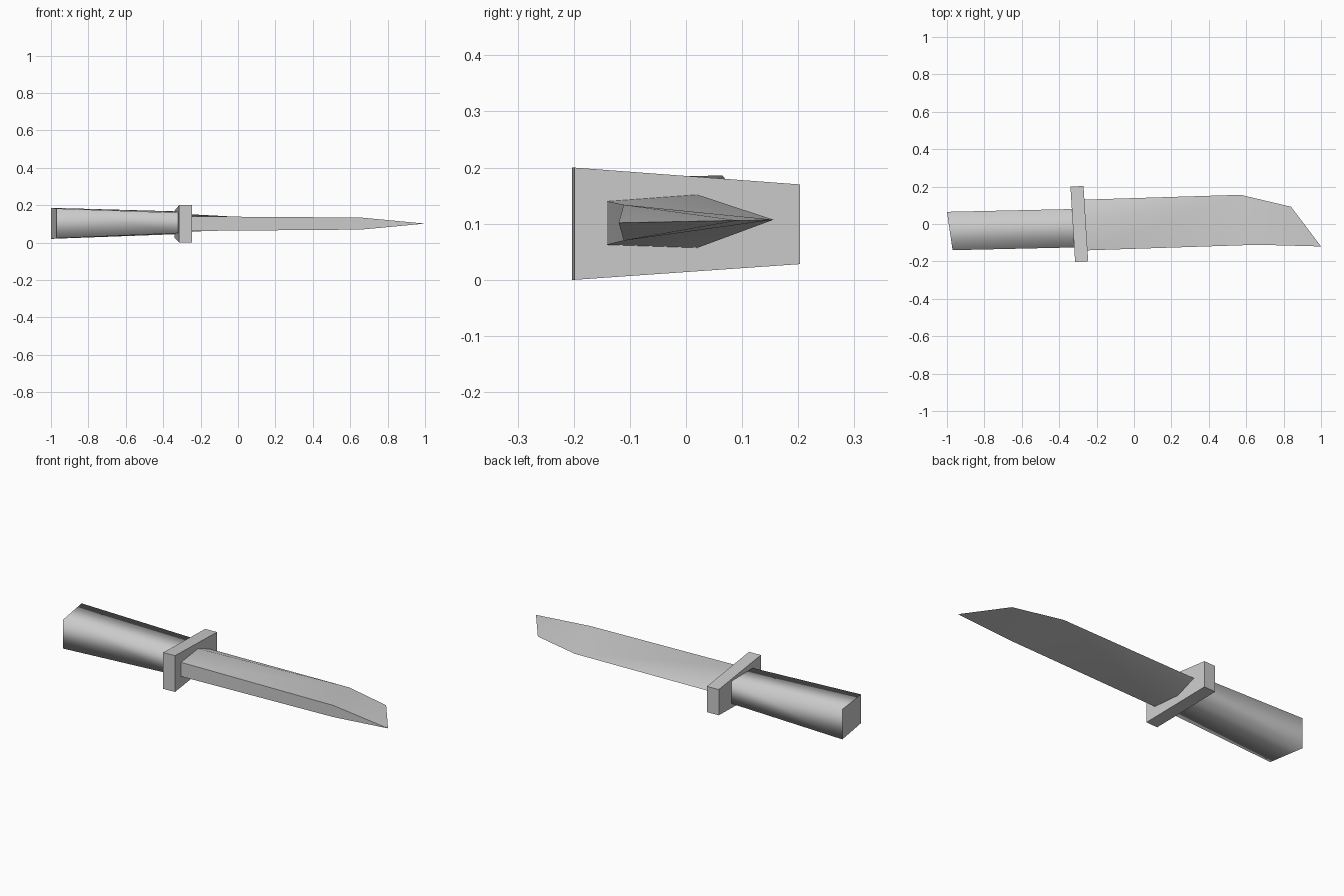
import bpy
import bmesh
import math

cube = bpy.data.objects.get("Cube")
if cube:
    bpy.data.objects.remove(cube, do_unlink=True)

steel = bpy.data.materials.new("plain_grey")
steel.use_nodes = True
GREY = (0.6, 0.6, 0.6, 1)
steel.diffuse_color = GREY
steel.node_tree.nodes["Principled BSDF"].inputs["Base Color"].default_value = GREY


def finish(name, bm):
    """Turn a bmesh into a named grey object."""
    bmesh.ops.recalc_face_normals(bm, faces=bm.faces)
    mesh = bpy.data.meshes.new(name)
    bm.to_mesh(mesh)
    bm.free()
    mesh.materials.append(steel)
    obj = bpy.data.objects.new(name, mesh)
    bpy.context.collection.objects.link(obj)
    return obj


def tapered_bar(name, start, end, smooth):
    """Four-sided bar between two rings; each ring is two (x, y, low, high) posts."""
    bm = bmesh.new()
    rings = []
    for (xa, ya, la, ha), (xb, yb, lb, hb) in (start, end):
        corners = [(xa, ya, la), (xb, yb, lb), (xb, yb, hb), (xa, ya, ha)]
        rings.append([bm.verts.new(c) for c in corners])
    a, b = rings
    for i in range(4):
        j = (i + 1) % 4
        bm.faces.new((a[i], a[j], b[j], b[i])).smooth = smooth
    for ring in rings:
        cap = bm.faces.new(ring)
        for e in cap.edges:
            e.smooth = False
    return finish(name, bm)


# Handle: rounded shading along the sides, flat slanted butt
tapered_bar("handle",
            ((-0.97, -0.14, 0.023, 0.182), (-1.0, 0.065, 0.02, 0.186)),
            ((-0.31, -0.125, 0.051, 0.159), (-0.325, 0.08, 0.045, 0.167)), True)

# Guard: slightly turned cross piece, thinner towards the cutting edge
tapered_bar("guard",
            ((-0.315, -0.203, 0.0, 0.2), (-0.245, -0.199, 0.0, 0.2)),
            ((-0.34, 0.2, 0.028, 0.17), (-0.27, 0.203, 0.028, 0.17)), False)

# Blade: (x, y, half thickness) points, doubled above and below the middle plane
points = {
    "spine_root": (-0.255, -0.141, 0.039),
    "ridge_root": (-0.262, 0.02, 0.0475),
    "edge_root": (-0.272, 0.13, 0),
    "belly": (0.57, 0.156, 0),
    "clip": (0.84, 0.092, 0),
    "tip": (1.0, -0.12, 0),
    "spine_end": (0.66, -0.111, 0.032),
}
flats = [("spine_root", "ridge_root", "belly"), ("ridge_root", "edge_root", "belly"),
         ("spine_root", "spine_end", "belly"), ("spine_end", "clip", "belly"),
         ("spine_end", "tip", "clip")]
bm = bmesh.new()
sides = []
for sign in (1, -1):
    side = {}
    for key, (x, y, half) in points.items():
        if half == 0 and sides:
            side[key] = sides[0][key]
        else:
            side[key] = bm.verts.new((x, y, 0.104 + 0.02 * y + sign * half))
    sides.append(side)
    for keys in flats:
        bm.faces.new([side[k] for k in keys])
up, down = sides
bm.faces.new((up["spine_root"], up["spine_end"], down["spine_end"], down["spine_root"]))
bm.faces.new((up["spine_end"], up["tip"], down["spine_end"]))
bm.faces.new((up["spine_root"], up["ridge_root"], up["edge_root"],
              down["ridge_root"], down["spine_root"]))
blade = finish("blade", bm)
bpy.ops.object.select_all(action="DESELECT")
blade.select_set(True)
bpy.context.view_layer.objects.active = blade
bpy.ops.object.shade_smooth_by_angle(angle=math.radians(30))
